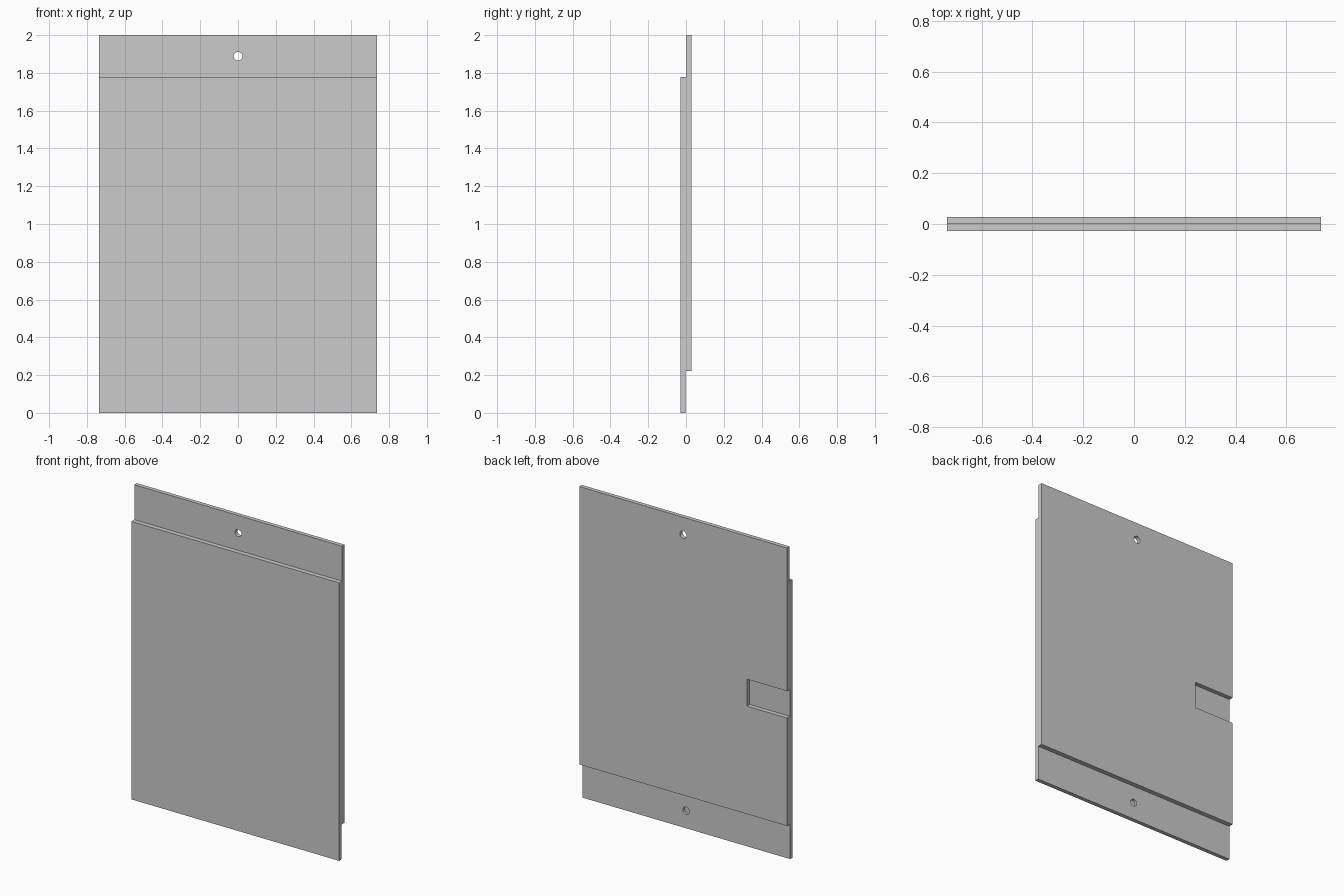
import bpy
import bmesh
from math import pi

cube = bpy.data.objects.get("Cube")
if cube:
    bpy.data.objects.remove(cube, do_unlink=True)

HALF_W = 0.735      # half the panel width
HALF_T = 0.028      # half the panel thickness
LAP = 0.002         # clearance of the lap faces from the middle plane
STEP = 0.223        # height of each lap
HOLE_Z = 0.112      # hole distance from either end

grey = bpy.data.materials.new("plain light grey")
grey.use_nodes = True
colour = (0.6, 0.6, 0.6, 1)
grey.diffuse_color = colour
grey.node_tree.nodes["Principled BSDF"].inputs["Base Color"].default_value = colour


def add_object(name, bm):
    bmesh.ops.recalc_face_normals(bm, faces=bm.faces)
    mesh = bpy.data.meshes.new(name)
    bm.to_mesh(mesh)
    bm.free()
    mesh.materials.append(grey)
    obj = bpy.data.objects.new(name, mesh)
    bpy.context.collection.objects.link(obj)
    return obj


def cut(target, cutter):
    mod = target.modifiers.new(cutter.name, 'BOOLEAN')
    mod.operation = 'DIFFERENCE'
    mod.solver = 'EXACT'
    mod.object = cutter
    cutter.hide_render = True
    cutter.hide_set(True)
    cutter.display_type = 'WIRE'


def box_cutter(name, low, high):
    bm = bmesh.new()
    bmesh.ops.create_cube(bm, size=1)
    for v in bm.verts:
        v.co = [(a + b) / 2 + c * (b - a) for a, b, c in zip(low, high, v.co)]
    return add_object(name, bm)


def hole_cutter(name, z, y_from, y_to):
    bm = bmesh.new()
    bmesh.ops.create_cone(bm, cap_ends=True, segments=32, radius1=0.023,
                          radius2=0.023, depth=y_to - y_from)
    obj = add_object(name, bm)
    obj.rotation_euler.x = pi / 2
    obj.location = (0, (y_from + y_to) / 2, z)
    return obj


# Ship-lapped panel: stepped side profile swept across the width
profile = [(-HALF_T, 0), (-LAP, 0), (-LAP, STEP), (HALF_T, STEP),
           (HALF_T, 2), (LAP, 2), (LAP, 2 - STEP), (-HALF_T, 2 - STEP)]
bm = bmesh.new()
side = bm.faces.new([bm.verts.new((-HALF_W, y, z)) for y, z in profile])
swept = bmesh.ops.extrude_face_region(bm, geom=[side], use_keep_orig=True)
bmesh.ops.translate(bm, vec=(2 * HALF_W, 0, 0),
                    verts=[g for g in swept["geom"] if isinstance(g, bmesh.types.BMVert)])
panel = add_object("lapped_panel", bm)

# Pocket in the back, open at one side edge
cut(panel, box_cutter("pocket_cutter", (-HALF_W - 0.1, 0, 0.913), (-0.45, 0.1, 1.085)))

# Through hole in the upper lap, blind hole in the back of the lower lap
cut(panel, hole_cutter("upper_hole_cutter", 2 - HOLE_Z, -0.1, 0.1))
cut(panel, hole_cutter("lower_hole_cutter", HOLE_Z, -0.019, 0.05))
